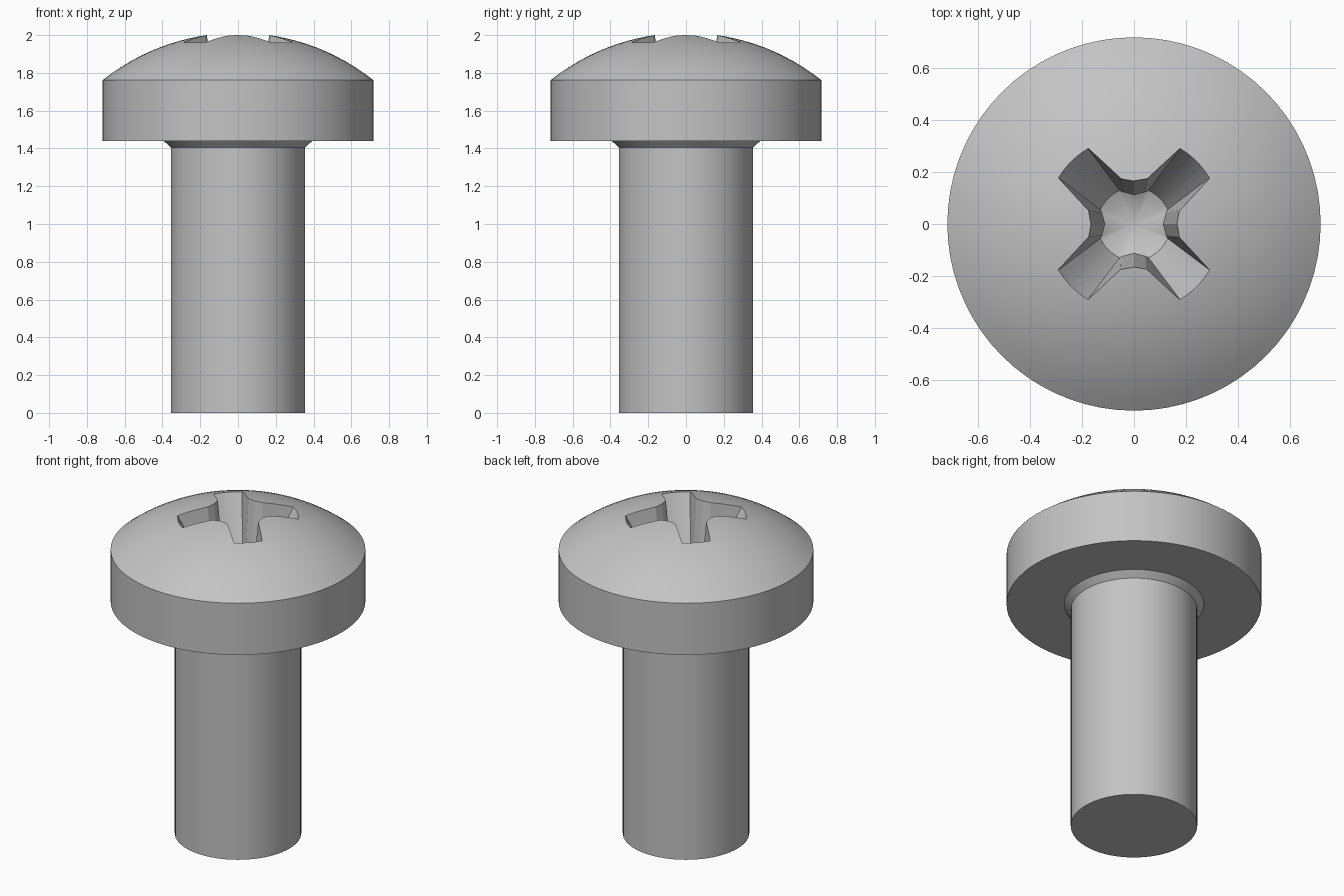
import bpy, bmesh, math

cube = bpy.data.objects.get("Cube")
if cube:
    bpy.data.objects.remove(cube, do_unlink=True)

SEGMENTS = 72
HEAD_R, DOME_R, APEX = 0.717, 1.15, 2.012

steel = bpy.data.materials.new("plain steel grey")
steel.use_nodes = True
grey = (0.55, 0.55, 0.55, 1)
steel.diffuse_color = grey
steel.node_tree.nodes["Principled BSDF"].inputs["Base Color"].default_value = grey


def make_object(name, bm):
    bmesh.ops.recalc_face_normals(bm, faces=bm.faces)
    mesh = bpy.data.meshes.new(name)
    bm.to_mesh(mesh)
    bm.free()
    mesh.materials.append(steel)
    obj = bpy.data.objects.new(name, mesh)
    bpy.context.collection.objects.link(obj)
    return obj


def bridge(bm, low, high):
    for i in range(len(low)):
        j = (i + 1) % len(low)
        bm.faces.new((low[i], low[j], high[j], high[i]))


# Shaft, flared neck and domed head as one turned profile
def dome_z(r):
    return APEX - DOME_R + math.sqrt(DOME_R ** 2 - r ** 2)


profile = [(0.356, 0), (0.356, 1.405), (0.393, 1.44), (HEAD_R, 1.44)]
profile += [(HEAD_R * k / 14, dome_z(HEAD_R * k / 14)) for k in range(14, 0, -1)]
bm = bmesh.new()
rings = []
for r, z in profile:
    angles = [math.tau * i / SEGMENTS for i in range(SEGMENTS)]
    rings.append([bm.verts.new((r * math.cos(a), r * math.sin(a), z)) for a in angles])
for low, high in zip(rings, rings[1:]):
    bridge(bm, low, high)
bm.faces.new(rings[0])
tip = bm.verts.new((0, 0, APEX))
for i in range(SEGMENTS):
    bm.faces.new((rings[-1][i], rings[-1][(i + 1) % SEGMENTS], tip))
screw = make_object("screw_body", bm)


# Tapered cross recess: each level is a four-armed outline
def cross_ring(bm, t):
    def mix(a, b):
        return a + (b - a) * t
    z = mix(1.555, 2.0)
    end_r, end_half = mix(0.14, 0.36), mix(0.052, 0.083)
    inner, inner_half = mix(0.118, 0.159), mix(0.057, 0.088)
    valley = mix(0.112, 0.165) / math.sqrt(2)
    spread = math.asin(end_half / end_r)
    outline = [(valley, -valley), (inner, -inner_half)]
    for k in range(-3, 4):
        a = spread * k / 3
        outline.append((end_r * math.cos(a), end_r * math.sin(a)))
    outline.append((inner, inner_half))
    verts = []
    for arm in range(4):
        a = math.pi / 4 + arm * math.pi / 2
        c, s = math.cos(a), math.sin(a)
        verts += [bm.verts.new((x * c - y * s, x * s + y * c, z)) for x, y in outline]
    return verts


bm = bmesh.new()
floor, top = cross_ring(bm, 0), cross_ring(bm, 1.2)
bridge(bm, floor, top)
bm.faces.new(top)
point = bm.verts.new((0, 0, 1.495))
for i in range(len(floor)):
    bm.faces.new((floor[i], floor[(i + 1) % len(floor)], point))
cutter = make_object("recess_cutter", bm)
cutter.hide_render = True

# Cut the recess, then shade smooth with sharp edges
cut = screw.modifiers.new("cross_recess", "BOOLEAN")
cut.operation = "DIFFERENCE"
cut.solver = "EXACT"
cut.object = cutter
bpy.ops.object.select_all(action="DESELECT")
screw.select_set(True)
bpy.context.view_layer.objects.active = screw
bpy.ops.object.modifier_apply(modifier=cut.name)
bpy.data.objects.remove(cutter, do_unlink=True)
bpy.ops.object.shade_smooth_by_angle(angle=math.radians(25))
